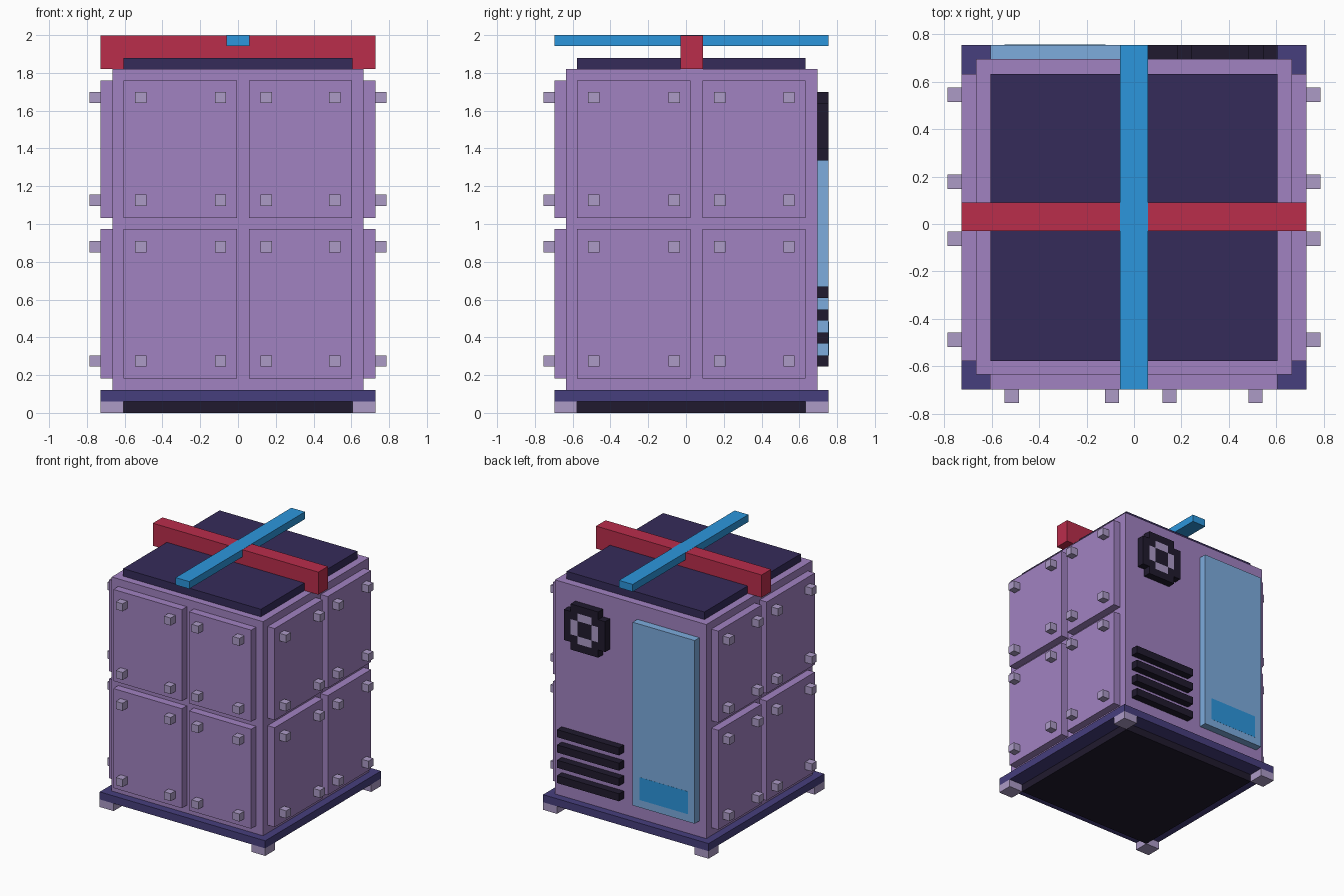
import bpy, bmesh

if "Cube" in bpy.data.objects:
    bpy.data.objects.remove(bpy.data.objects["Cube"])

def make_mat(name, hexcol):
    m = bpy.data.materials.new(name)
    lin = lambda c: c / 12.92 if c <= 0.04045 else ((c + 0.055) / 1.055) ** 2.4
    rgb = [lin(int(hexcol[i:i + 2], 16) / 255) for i in (0, 2, 4)]
    m.diffuse_color = (*rgb, 1)
    m.use_nodes = True
    m.node_tree.nodes["Principled BSDF"].inputs["Base Color"].default_value = m.diffuse_color
    return m

PURPLE = make_mat("purple", "A182C1")
GREY = make_mat("pale_grey", "AC9BC6")
RED = make_mat("red", "BA2D4B")
BLUE = make_mat("blue", "2C96DC")
SKY = make_mat("sky_blue", "7DACDE")
NAVY = make_mat("navy", "463E7D")
INDIGO = make_mat("indigo", "352B5A")
BLACK = make_mat("near_black", "201A2E")

def boxes(name, mat, spans):
    """One object made of boxes, each given as (x0, x1, y0, y1, z0, z1)."""
    bm = bmesh.new()
    for s in spans:
        x0, x1 = sorted(s[0:2])
        y0, y1 = sorted(s[2:4])
        z0, z1 = sorted(s[4:6])
        vs = bmesh.ops.create_cube(bm, size=1)["verts"]
        for v in vs:
            v.co = (x0 + (v.co.x + 0.5) * (x1 - x0),
                    y0 + (v.co.y + 0.5) * (y1 - y0),
                    z0 + (v.co.z + 0.5) * (z1 - z0))
    me = bpy.data.meshes.new(name)
    bm.to_mesh(me)
    bm.free()
    me.materials.append(mat)
    ob = bpy.data.objects.new(name, me)
    bpy.context.collection.objects.link(ob)
    return ob

# Base, feet and body
boxes("base_underside", BLACK, [(-0.605, 0.605, -0.577, 0.633, 0, 0.06)])
boxes("base_plate", NAVY, [(-0.727, 0.727, -0.697, 0.755, 0.06, 0.12)])
boxes("corner_feet", GREY, [(s * 0.605, s * 0.727, y0, y1, 0, 0.06)
                            for s in (-1, 1) for y0, y1 in ((-0.697, -0.577), (0.633, 0.755))])
boxes("body", PURPLE, [(-0.665, 0.665, -0.635, 0.695, 0.12, 1.82)])

# Four raised panels and their bolts on the front and both sides
ROWS = [(0.183, 0.973), (1.033, 1.76)]
BOLT_Z = (0.275, 0.88, 1.125, 1.67)
FRONT_COLS = [(-0.607, -0.005), (0.057, 0.604)]
SIDE_COLS = [(-0.578, 0.025), (0.088, 0.632)]
B = 0.03

boxes("front_panels", PURPLE, [(a, b, -0.697, -0.635, c, d) for a, b in FRONT_COLS for c, d in ROWS])
boxes("front_bolts", GREY, [(x - B, x + B, -0.755, -0.697, z - B, z + B)
                            for x in (-0.515, -0.093, 0.15, 0.512) for z in BOLT_Z])
for side, s in (("left", -1), ("right", 1)):
    boxes(side + "_panels", PURPLE, [(s * 0.665, s * 0.727, a, b, c, d) for a, b in SIDE_COLS for c, d in ROWS])
    boxes(side + "_bolts", GREY, [(s * 0.727, s * 0.786, y - B, y + B, z - B, z + B)
                                  for y in (-0.488, -0.062, 0.178, 0.545) for z in BOLT_Z])

# Roof plate with crossed bars
boxes("roof_plate", INDIGO, [(-0.605, 0.605, -0.577, 0.633, 1.82, 1.88)])
boxes("red_bar", RED, [(-0.727, 0.727, -0.03, 0.09, 1.82, 1.999)])
boxes("blue_bar", BLUE, [(-0.06, 0.06, -0.697, 0.755, 1.942, 2.0)])

# Back door with a flush blue patch
boxes("back_door", SKY, [(-0.605, -0.06, 0.695, 0.755, 0.245, 1.70)])
boxes("door_patch", BLUE, [(-0.545, -0.12, 0.72, 0.756, 0.305, 0.485)])

# Back vent slats
boxes("vent_slats", BLACK, [(0.06, 0.605, 0.695, 0.755, 0.245 + i * 0.1215, 0.305 + i * 0.1215)
                            for i in range(4)])

# Round blocky fan on a 6 x 6 grid, pale cells between hub and rim
FAN = [".####.",
       "##oo##",
       "#o##o#",
       "#o##o#",
       "##oo##",
       ".####."]
C = 0.0605
for name, mat, mark in (("fan_rim_and_hub", BLACK, "#"), ("fan_gaps", GREY, "o")):
    boxes(name, mat, [(0.182 + i * C, 0.182 + (i + 1) * C, 0.695, 0.755, 1.337 + j * C, 1.337 + (j + 1) * C)
                      for j, row in enumerate(FAN) for i, ch in enumerate(row) if ch == mark])
